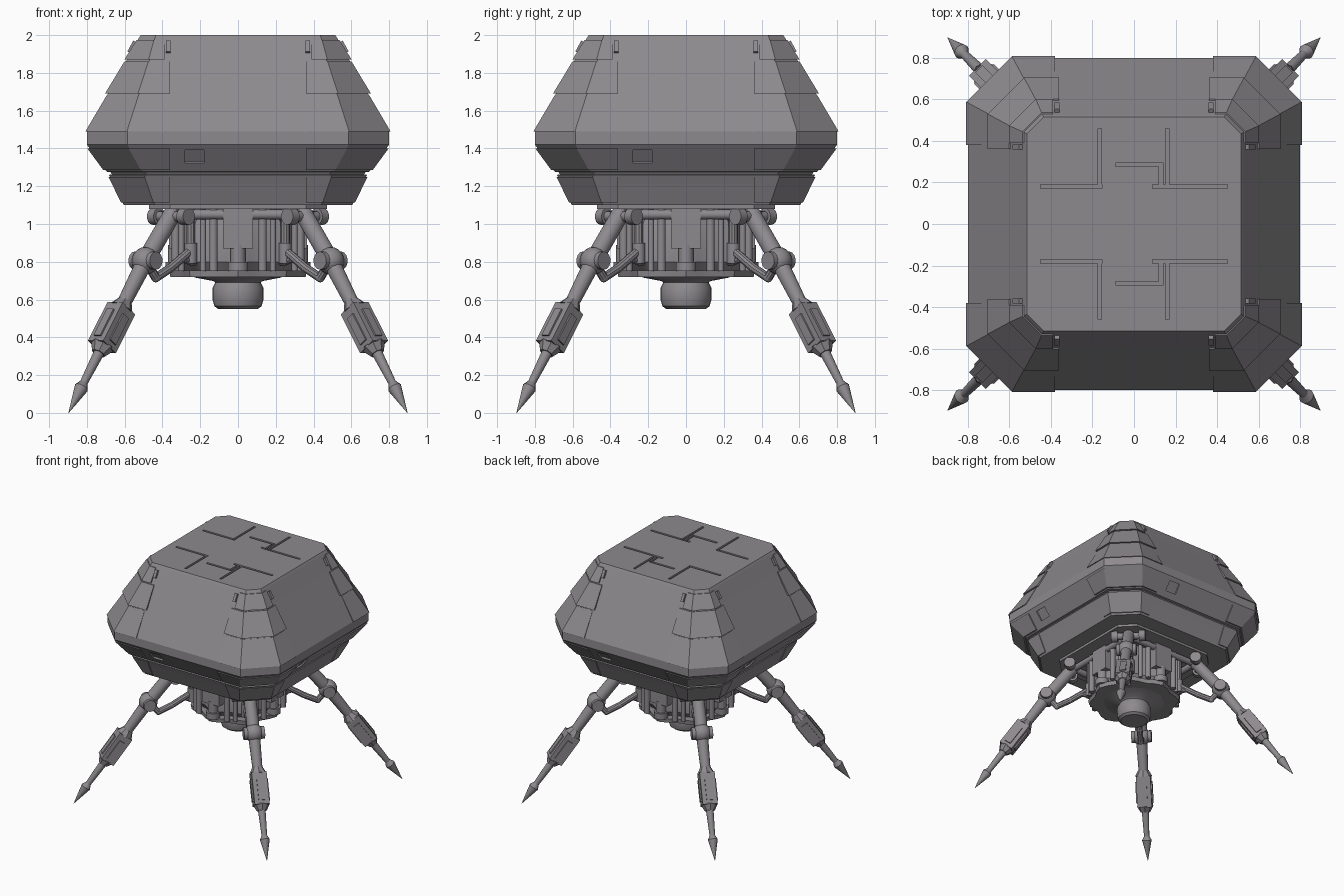
import bpy, bmesh, math
from mathutils import Vector, Matrix

if "Cube" in bpy.data.objects:
    bpy.data.objects.remove(bpy.data.objects["Cube"])

grey = bpy.data.materials.new("warm grey metal")
grey.diffuse_color = (0.27, 0.255, 0.27, 1)
grey.use_nodes = True
grey.node_tree.nodes["Principled BSDF"].inputs["Base Color"].default_value = grey.diffuse_color


def make(name, bm, smooth=True, turn=0):
    bmesh.ops.recalc_face_normals(bm, faces=bm.faces)
    me = bpy.data.meshes.new(name)
    bm.to_mesh(me)
    bm.free()
    me.materials.append(grey)
    if smooth:
        me.shade_smooth()
        me.set_sharp_from_angle(angle=math.radians(35))
    ob = bpy.data.objects.new(name, me)
    bpy.context.collection.objects.link(ob)
    return ob


def four(name, bm, smooth=True):
    # one part repeated at quarter turns about z
    first = make(name + "_1", bm, smooth)
    for k in range(1, 4):
        ob = bpy.data.objects.new(f"{name}_{k + 1}", first.data)
        ob.rotation_euler.z = k * math.pi / 2
        bpy.context.collection.objects.link(ob)


def box(bm, c, size, rot=None):
    m = Matrix.Translation(c)
    if rot:
        m = m @ rot
    bmesh.ops.create_cube(bm, size=1, matrix=m @ Matrix.Diagonal((*size, 1)))


def tube(bm, a, b, r0, r1=None, n=14):
    a, b = Vector(a), Vector(b)
    q = (b - a).to_track_quat('Z', 'Y').to_matrix().to_4x4()
    bmesh.ops.create_cone(bm, cap_ends=True, segments=n, radius1=r0,
                          radius2=r0 if r1 is None else r1, depth=(b - a).length,
                          matrix=Matrix.Translation((a + b) / 2) @ q)


def ball(bm, c, r):
    bmesh.ops.create_uvsphere(bm, u_segments=16, v_segments=10, radius=r,
                              matrix=Matrix.Translation(c))


def path(bm, pts, r):
    for a, b in zip(pts, pts[1:]):
        tube(bm, a, b, r, n=10)
    for p in pts[1:-1]:
        ball(bm, p, r)


def loft(bm, rings):
    rows = [[bm.verts.new(p) for p in ring] for ring in rings]
    n = len(rows[0])
    for lo, hi in zip(rows, rows[1:]):
        for i in range(n):
            j = (i + 1) % n
            bm.faces.new((lo[i], lo[j], hi[j], hi[i]))
    bm.faces.new(rows[0][::-1])
    bm.faces.new(rows[-1])


def octagon(z, h, c):
    return [(h, -c, z), (h, c, z), (c, h, z), (-c, h, z),
            (-h, c, z), (-h, -c, z), (-c, -h, z), (c, -h, z)]


# hull: chamfered square sections with a groove round the lower band
levels = [(1.10, .605, .44), (1.215, .66, .48), (1.26, .683, .495), (1.263, .668, .485),
          (1.274, .675, .49), (1.277, .695, .505), (1.42, .80, .585), (1.49, .80, .585),
          (1.87, .588, .468), (1.985, .525, .44), (2.0, .515, .435)]
bm = bmesh.new()
loft(bm, [octagon(*l) for l in levels])
hull = make("hull", bm, smooth=False)


def section(z):
    for (z0, h0, c0), (z1, h1, c1) in zip(levels, levels[1:]):
        if z0 <= z <= z1:
            t = (z - z0) / (z1 - z0)
            return h0 + (h1 - h0) * t, c0 + (c1 - c0) * t


# roof panel grooves and side recesses, cut from the hull
bm = bmesh.new()
for s in (1, -1):
    for x0, x1, y in ((-.45, -.155, .18), (.09, .45, .18), (-.09, .14, .285)):
        box(bm, ((x0 + x1) / 2, s * y, 2), (x1 - x0, .018, .03))
    for x, y0, y1 in ((-.165, .18, .46), (.16, .18, .46), (.13, .18, .295)):
        box(bm, (x, s * (y0 + y1) / 2, 2), (.018, y1 - y0, .03))
cutter = make("roof_groove_cutter", bm, smooth=False)
bm = bmesh.new()
for k in range(4):
    m = Matrix.Rotation(k * math.pi / 2, 4, 'Z')
    tilt = Matrix.Rotation(math.atan2(.105, .143), 4, 'X')
    box(bm, m @ Vector((-.23, -.755, 1.355)), (.10, .03, .085), m @ tilt)
recess = make("side_recess_cutter", bm, smooth=False)
for c in (cutter, recess):
    c.hide_render = True
    c.hide_viewport = False
    c.display_type = 'WIRE'
    mod = hull.modifiers.new(c.name, 'BOOLEAN')
    mod.operation = 'DIFFERENCE'
    mod.solver = 'EXACT'
    mod.use_self = True
    mod.object = c


# stepped armour bands wrapped round each corner
def band(bm, z0, z1, off0, off1, edge):
    rings = []
    for z, off in ((z0, off0), (z1, off1)):
        h, c = section(z)
        o, i = h + off, h - .03
        co, ci = c + off * .4, c - .012
        rings.append([(edge, o, z), (co, o, z), (o, co, z), (o, edge, z),
                      (i, edge, z), (i, ci, z), (ci, i, z), (edge, i, z)])
    loft(bm, rings)


for name, z0, z1, a, b, e in (("skirt_plate", 1.115, 1.25, .008, .008, .36),
                              ("lower_corner_plate", 1.285, 1.40, .012, .012, .36),
                              ("middle_corner_plate", 1.49, 1.68, .008, .002, .38),
                              ("upper_corner_plate", 1.69, 1.86, .016, .008, .36),
                              ("top_corner_plate", 1.87, 1.975, .014, .006, .39)):
    bm = bmesh.new()
    band(bm, z0, z1, a, b, e)
    four(name, bm, smooth=False)

# small latches at the top of each face
bm = bmesh.new()
for s in (1, -1):
    box(bm, (s * .37, -.557, 1.935), (.024, .03, .065), Matrix.Rotation(-.5, 4, 'X'))
four("roof_latch", bm, smooth=False)

# mounting plate beneath the hull
bm = bmesh.new()
loft(bm, [octagon(1.08, .47, .36), octagon(1.11, .47, .36)])
make("mounting_plate", bm, smooth=False)


# engine core with lobed sides, and scalloped deck below it
def lobed(z, r, depth, n=32):
    return [((r + depth * math.cos(8 * a)) * math.cos(a),
             (r + depth * math.cos(8 * a)) * math.sin(a), z)
            for a in (2 * math.pi * i / n for i in range(n))]


bm = bmesh.new()
loft(bm, [lobed(.74, .27, .01), lobed(.80, .32, .02), lobed(.96, .32, .02), lobed(1.09, .27, .01)])
make("engine_core", bm)
bm = bmesh.new()
loft(bm, [lobed(.72, .34, .018), lobed(.755, .345, .02)])
make("engine_deck", bm)

# nozzle
bm = bmesh.new()
prof = [(.55, .105), (.565, .125), (.60, .135), (.66, .135), (.69, .12), (.698, .13),
        (.715, .22), (.73, .27)]
loft(bm, [[(r * math.cos(math.pi * i / 14), r * math.sin(math.pi * i / 14), z)
           for i in range(28)] for z, r in prof])
make("nozzle", bm)

# column and valve on each side of the core
bm = bmesh.new()
box(bm, (0, -.32, .985), (.16, .09, .23))
tube(bm, (0, -.33, .75), (0, -.33, .80), .055)
tube(bm, (0, -.33, .80), (0, -.33, .89), .04)
four("side_column", bm)
bm = bmesh.new()
for s in (1, -1):
    tube(bm, (s * .13, -.33, .75), (s * .13, -.33, 1.09), .022)
    tube(bm, (s * .185, -.30, .75), (s * .185, -.30, 1.09), .016)
    tube(bm, (s * .08, -.34, 1.05), (s * .33, -.34, 1.05), .026)
four("side_pipes", bm)

# legs on the diagonals
hip, knee, tip = Vector((.355, .355, 1.04)), Vector((.49, .49, .806)), Vector((.897, .897, 0))
side = Vector((1, -1, 0)).normalized()
at = lambda t: knee.lerp(tip, t)
bm = bmesh.new()
tube(bm, hip - side * .12, hip + side * .12, .028)
for s in (1, -1):
    tube(bm, hip + side * s * .085, hip + side * s * .135, .045)
ball(bm, hip, .05)
tube(bm, hip, knee, .048)
four("hip", bm)
bm = bmesh.new()
ball(bm, knee, .072)
tube(bm, knee - side * .08, knee + side * .08, .048)
four("knee", bm)
bm = bmesh.new()
tube(bm, at(.04), at(.29), .045, .038)
tube(bm, at(.60), at(.81), .029, .021)
four("shin", bm)
bm = bmesh.new()
q = (tip - knee).to_track_quat('Z', 'Y').to_matrix().to_4x4()
tube(bm, at(.27), at(.32), .042, .068, 8)
box(bm, at(.44), (.115, .115, .25), q)
box(bm, at(.45), (.135, .05, .17), q)
box(bm, at(.45), (.05, .135, .17), q)
tube(bm, at(.56), at(.61), .066, .038, 8)
four("shin_damper", bm, smooth=False)
bm = bmesh.new()
tube(bm, at(.80), at(.835), .02, .038, 12)
tube(bm, at(.835), tip, .038, .001, 12)
four("foot_spike", bm)

# bent brace from each knee to the core
bm = bmesh.new()
path(bm, [knee, (.435, .435, .715), (.36, .36, .765), (.25, .25, .86), (.25, .25, 1.09)], .024)
tube(bm, (.25, .25, .79), (.25, .25, .90), .034)
path(bm, [(.20, .20, .80), (.25, .25, .80), (.30, .30, .82)], .02)
four("leg_brace", bm)
